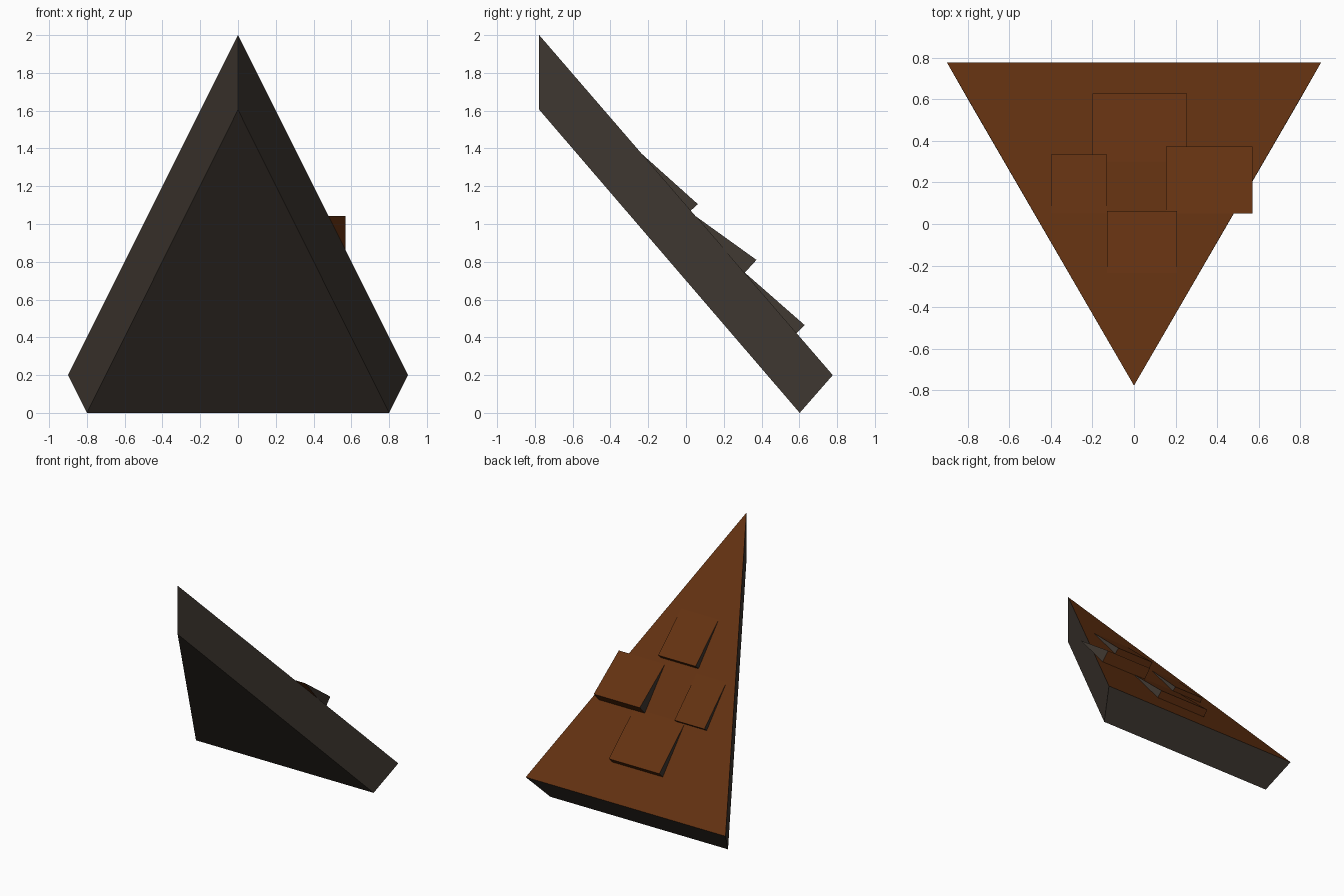
import bpy, bmesh

if "Cube" in bpy.data.objects:
    bpy.data.objects.remove(bpy.data.objects["Cube"])


def material(name, rgb):
    m = bpy.data.materials.new(name)
    m.diffuse_color = (*rgb, 1)
    m.use_nodes = True
    m.node_tree.nodes["Principled BSDF"].inputs["Base Color"].default_value = m.diffuse_color
    return m


brown = material("brown_shingle", (0.125, 0.031, 0.0055))
dark = material("dark_timber", (0.052, 0.041, 0.032))


def prism(name, ring_a, ring_b, is_brown):
    """Join two matching triangles and colour faces by their normal."""
    bm = bmesh.new()
    a = [bm.verts.new(p) for p in ring_a]
    b = [bm.verts.new(p) for p in ring_b]
    bm.faces.new(a)
    bm.faces.new(b[::-1])
    for i in range(3):
        j = (i + 1) % 3
        bm.faces.new((a[j], a[i], b[i], b[j]))
    bmesh.ops.recalc_face_normals(bm, faces=bm.faces)
    bm.normal_update()
    for f in bm.faces:
        f.material_index = 0 if is_brown(f.normal) else 1
    me = bpy.data.meshes.new(name)
    bm.to_mesh(me)
    bm.free()
    me.materials.append(brown)
    me.materials.append(dark)
    obj = bpy.data.objects.new(name, me)
    bpy.context.collection.objects.link(obj)


# Sloping triangular roof slab: brown on top, dark on edges and underside
prism("roof_slab",
      [(0, -0.777, 2), (-0.9, 0.777, 0.2), (0.9, 0.777, 0.2)],
      [(0, -0.777, 1.605), (-0.8, 0.602, 0), (0.8, 0.602, 0)],
      lambda n: n.z > 0.5)


def roof_z(y):
    return 2 - (y + 0.777) * 1.8 / 1.554


# Raised wedge shingles: x range, upper y, lower y, tip (y, z); dark cheeks
for name, x0, x1, y0, y1, tip in [
    ("lower_shingle", -0.20, 0.255, 0.30, 0.585, (0.628, 0.465)),
    ("left_shingle", -0.40, -0.13, 0.05, 0.305, (0.335, 0.770)),
    ("right_shingle", 0.155, 0.57, 0.05, 0.310, (0.373, 0.810)),
    ("upper_shingle", -0.13, 0.207, -0.235, 0.025, (0.063, 1.105)),
]:
    profile = [(y0, roof_z(y0)), (y1, roof_z(y1)), tip]
    prism(name, [(x0, *p) for p in profile], [(x1, *p) for p in profile],
          lambda n: abs(n.x) < 0.5)
